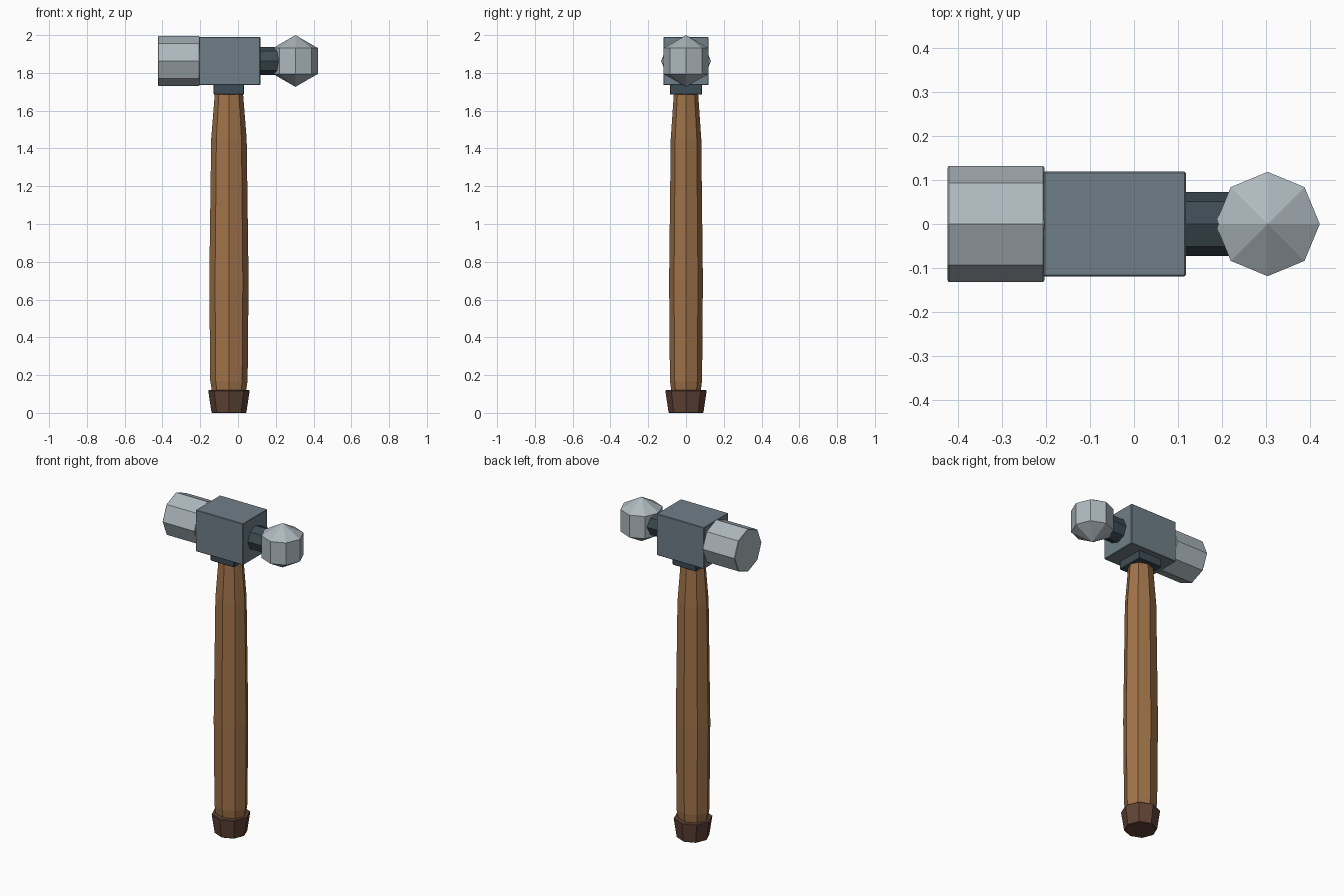
import bpy, bmesh, math
from mathutils import Vector

# Remove the default cube
default = bpy.data.objects.get("Cube")
if default:
    bpy.data.objects.remove(default, do_unlink=True)

HANDLE_X = -0.048
HEAD_Z = 1.863


def material(name, rgb):
    mat = bpy.data.materials.new(name)
    mat.use_nodes = True
    colour = (*rgb, 1.0)
    mat.diffuse_color = colour
    mat.node_tree.nodes["Principled BSDF"].inputs["Base Color"].default_value = colour
    return mat


light_steel = material("light steel", (0.42, 0.48, 0.515))
mid_steel = material("mid steel", (0.16, 0.21, 0.25))
dark_steel = material("dark steel", (0.048, 0.072, 0.09))
wood = material("wood", (0.35, 0.17, 0.066))
dark_wood = material("dark wood", (0.118, 0.057, 0.038))


def finish(name, bm, mat, bevel=0.0):
    bmesh.ops.recalc_face_normals(bm, faces=bm.faces)
    mesh = bpy.data.meshes.new(name)
    bm.to_mesh(mesh)
    bm.free()
    mesh.materials.append(mat)
    obj = bpy.data.objects.new(name, mesh)
    bpy.context.collection.objects.link(obj)
    if bevel:
        mod = obj.modifiers.new("soft edges", "BEVEL")
        mod.width = bevel
        mod.segments = 1
        mod.limit_method = "ANGLE"
        mod.angle_limit = math.radians(60)
    return obj


def box(name, low, high, mat, bevel=0.003):
    bm = bmesh.new()
    bmesh.ops.create_cube(bm, size=1)
    low, high = Vector(low), Vector(high)
    for v in bm.verts:
        v.co = (low + high) / 2 + v.co * (high - low)
    return finish(name, bm, mat, bevel)


def octagon_part(name, profile, mat, along_x=False, depth=1.0, bevel=0.0):
    """Eight-sided solid through (position, radius) rings, upright or along x."""
    bm = bmesh.new()
    rings = []
    for pos, radius in profile:
        ring = []
        for i in range(8):
            a = i * math.tau / 8
            u, v = radius * math.cos(a), radius * math.sin(a)
            co = (pos, u, HEAD_Z + v) if along_x else (HANDLE_X + u, v * depth, pos)
            ring.append(bm.verts.new(co))
        rings.append(ring)
    for a, b in zip(rings, rings[1:]):
        for i in range(8):
            j = (i + 1) % 8
            bm.faces.new((a[i], a[j], b[j], b[i]))
    bm.faces.new(rings[0])
    bm.faces.new(rings[-1])
    return finish(name, bm, mat, bevel)


# Handle: slightly flattened, swelling in the middle, with an end cap
octagon_part("handle", [(0.1, 0.088), (0.17, 0.099), (0.7, 0.104),
                        (1.45, 0.094), (1.7, 0.074)], wood, depth=0.86)
octagon_part("handle_end_cap", [(0.0, 0.092), (0.12, 0.11)], dark_wood, bevel=0.003)

# Head: collar, block, striking face and neck
box("collar", (HANDLE_X - 0.081, -0.085, 1.685), (HANDLE_X + 0.081, 0.085, 1.75), dark_steel)
box("head_block", (-0.206, -0.119, 1.735), (0.118, 0.119, 1.99), mid_steel)
octagon_part("striking_face", [(-0.424, 0.132), (-0.204, 0.132)], light_steel,
             along_x=True, bevel=0.003)
octagon_part("neck", [(0.11, 0.073), (0.24, 0.073)], dark_steel, along_x=True)

# Rounded peen: coarse faceted ball
bm = bmesh.new()
bmesh.ops.create_uvsphere(bm, u_segments=8, v_segments=3, radius=0.137)
bmesh.ops.translate(bm, verts=bm.verts, vec=(0.304, 0, HEAD_Z))
finish("ball_peen", bm, light_steel)
